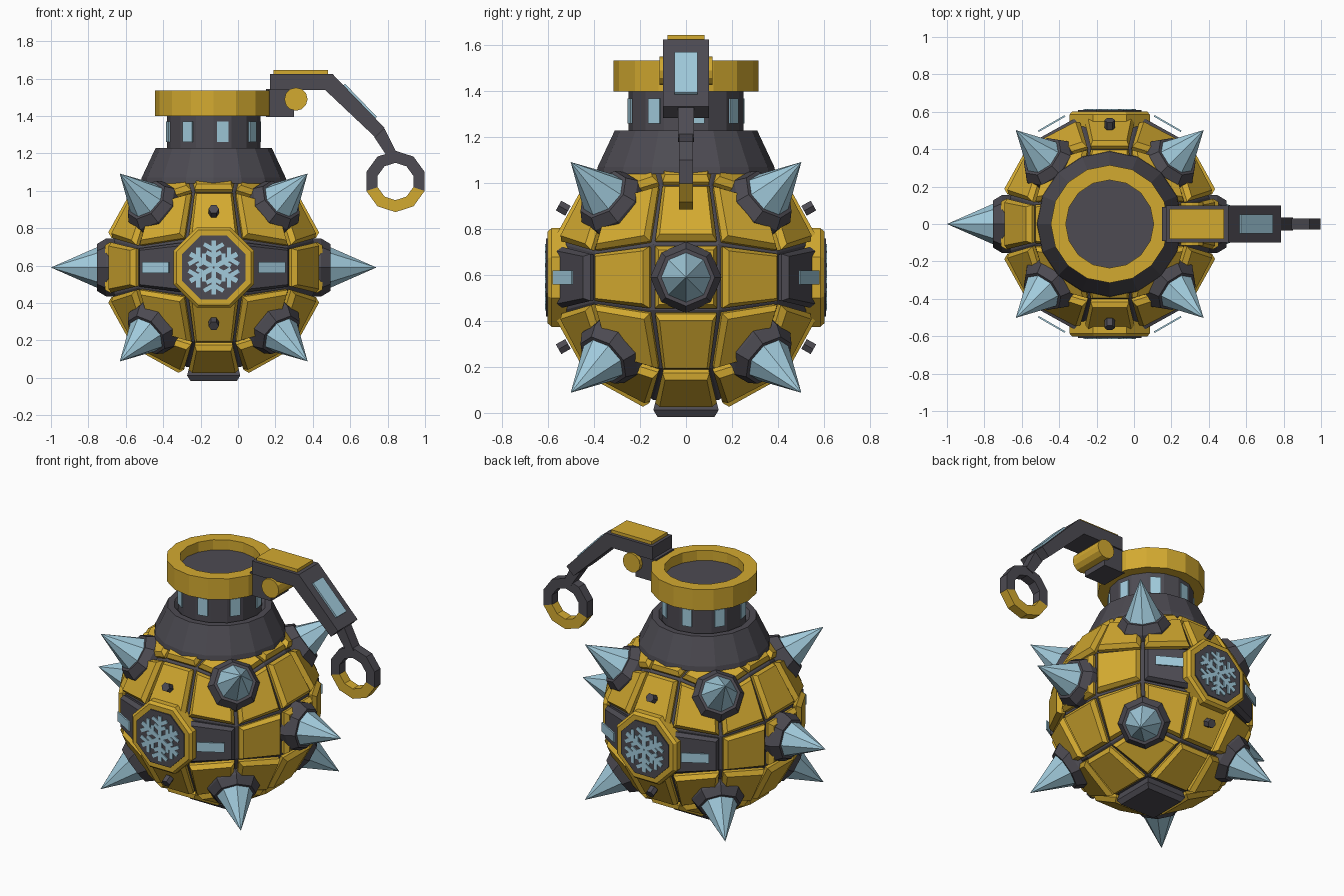
import bpy, bmesh, math
from math import sin, cos, tan, pi, radians
from mathutils import Vector, Matrix

if "Cube" in bpy.data.objects:
    bpy.data.objects.remove(bpy.data.objects["Cube"], do_unlink=True)


def material(name, rgb):
    m = bpy.data.materials.new(name)
    m.use_nodes = True
    m.diffuse_color = (*rgb, 1)
    m.node_tree.nodes["Principled BSDF"].inputs["Base Color"].default_value = (*rgb, 1)
    return m


GOLD = material("gold", (0.65, 0.40, 0.03))
DARK = material("dark metal", (0.074, 0.07, 0.085))
ICE = material("ice blue", (0.36, 0.60, 0.72))
CENTRE = Vector((-0.13, 0, 0.59))
UP = Vector((0, 0, 1))


def finish(name, bm, *mats):
    bmesh.ops.recalc_face_normals(bm, faces=bm.faces)
    mesh = bpy.data.meshes.new(name)
    bm.to_mesh(mesh)
    bm.free()
    for m in mats:
        mesh.materials.append(m)
    ob = bpy.data.objects.new(name, mesh)
    bpy.context.collection.objects.link(ob)
    return ob


def frame(direction, origin=CENTRE):
    """Local z points along direction, local y stays upright."""
    d = Vector(direction)
    turn = Matrix() if d == UP else d.to_track_quat("Z", "Y").to_matrix().to_4x4()
    return Matrix.Translation(origin) @ turn


def lathe(name, profile, mat, place, sides=8, phase=0.0, closed=False):
    """Revolve (distance, radius) points; radius 0 makes a tip."""
    bm = bmesh.new()
    rings = []
    for h, r in profile:
        count = sides if r else 1
        rings.append([bm.verts.new(place @ Vector((r * cos(phase + 2 * pi * i / sides),
                                                   r * sin(phase + 2 * pi * i / sides), h)))
                      for i in range(count)])
    pairs = list(zip(rings, rings[1:])) + ([(rings[-1], rings[0])] if closed else [])
    for a, b in pairs:
        for i in range(sides):
            j = (i + 1) % sides
            bm.faces.new((a[i], a[j], b[0]) if len(b) == 1 else (a[i], a[j], b[j], b[i]))
    if not closed:
        for ring in (rings[0], rings[-1]):
            if len(ring) > 2:
                bm.faces.new(ring)
    return finish(name, bm, mat)


def boxes(name, mat, parts):
    """One mesh of boxes, each given as (matrix, size)."""
    bm = bmesh.new()
    for place, size in parts:
        bmesh.ops.create_cube(bm, size=1, matrix=place @ Matrix.Diagonal((*size, 1)))
    return finish(name, bm, mat)


def extrude_outline(name, mat, outline, half):
    """Side outline in x and z, given thickness along y."""
    bm = bmesh.new()
    face = bm.faces.new([bm.verts.new((x, -half, z)) for x, z in outline])
    new = bmesh.ops.extrude_face_region(bm, geom=[face])["geom"]
    bmesh.ops.translate(bm, vec=(0, 2 * half, 0),
                        verts=[v for v in new if isinstance(v, bmesh.types.BMVert)])
    return finish(name, bm, mat)


# Round body: six faces of 3 x 3 cells, a dark core under bevelled armour plates
def cell(bm, place, col, row, shrink, radius):
    half = radians(15) * shrink
    verts = []
    for u, v in ((-1, -1), (1, -1), (1, 1), (-1, 1)):
        a, b = radians(30) * col + u * half, radians(30) * row + v * half
        verts.append(bm.verts.new(place @ (Vector((tan(a), tan(b), 1)).normalized() * radius)))
    return verts


core, plates = bmesh.new(), bmesh.new()
for d in ((1, 0, 0), (-1, 0, 0), (0, 1, 0), (0, -1, 0), (0, 0, 1), (0, 0, -1)):
    place = frame(d)
    for col in (-1, 0, 1):
        for row in (-1, 0, 1):
            core.faces.new(cell(core, place, col, row, 1, 0.57))
            if d[2] == 1 and col == row == 0:
                continue
            base_plate = d[2] == -1 and col == row == 0
            dark = base_plate or (d[1] != 0 and row == 0)
            lift = 0.027 if base_plate else 0
            layers = [cell(plates, place, col, row, s, r + lift)
                      for s, r in ((0.92, 0.54), (0.92, 0.585), (0.77, 0.605))]
            faces = [plates.faces.new(layers[-1])]
            for low, high in zip(layers, layers[1:]):
                for i in range(4):
                    j = (i + 1) % 4
                    faces.append(plates.faces.new((low[i], low[j], high[j], high[i])))
            for f in faces:
                f.material_index = int(dark)
bmesh.ops.remove_doubles(core, verts=core.verts, dist=0.001)
finish("body_core", core, DARK)
finish("armour_plates", plates, GOLD, DARK)

# Spikes on the eight corners and both sides
directions = [(x, y, z) for x in (-1, 1) for y in (-1, 1) for z in (-1, 1)]
for d in directions + [(1, 0, 0), (-1, 0, 0)]:
    place = frame(Vector(d).normalized())
    lathe("spike_collar", [(0.5, 0.155), (0.575, 0.155), (0.625, 0.125)], DARK, place)
    lathe("spike", [(0.62, 0.11), (0.87, 0)], ICE, place)

# Emblems, windows and bolts on front and back
OCT = 1 / cos(pi / 8)
for s, side in ((-1, "front"), (1, "back")):
    place = frame((0, s, 0))
    lathe(side + "_emblem_frame", [(0.5, 0.215 * OCT), (0.585, 0.215 * OCT), (0.602, 0.2 * OCT)],
          GOLD, place, phase=pi / 8)
    lathe(side + "_emblem_plate", [(0.59, 0.17 * OCT), (0.609, 0.17 * OCT)],
          DARK, place, phase=pi / 8)
    bars = []
    for k in range(6):
        arm = place @ Matrix.Rotation(k * pi / 3, 4, "Z") @ Matrix.Translation((0, 0, 0.61))
        bars.append((arm @ Matrix.Translation((0, 0.075, 0)), (0.026, 0.14, 0.01)))
        for t in (-1, 1):
            for height, length in ((0.06, 0.045), (0.095, 0.06)):
                branch = (arm @ Matrix.Translation((0, height, 0))
                          @ Matrix.Rotation(t * pi / 3, 4, "Z")
                          @ Matrix.Translation((0, length / 2, 0)))
                bars.append((branch, (0.022, length, 0.01)))
    boxes(side + "_snowflake", ICE, bars)
    for t in (-1, 1):
        window = frame((t * 0.5, s * cos(pi / 6), 0))
        boxes(side + "_body_window", ICE,
              [(window @ Matrix.Translation((0, 0, 0.62)), (0.165, 0.06, 0.009))])
        lathe(side + "_bolt", [(0.59, 0.028), (0.637, 0.028)], DARK,
              frame(Vector((0, s * 0.55, t * 0.31)).normalized()), sides=6)

# Shoulder, neck with windows, and top ring
AXIS = Matrix.Translation((-0.13, 0, 0))
lathe("shoulder", [(1.04, 0.39), (1.07, 0.385), (1.23, 0.31), (1.23, 0.27), (1.21, 0.25)],
      DARK, AXIS, 16)
lathe("neck", [(1.2, 0.25), (1.47, 0.25)], DARK, AXIS, 16)
lathe("top_ring", [(1.4, 0.22), (1.4, 0.315), (1.535, 0.315), (1.535, 0.235), (1.46, 0.235)],
      GOLD, AXIS, 16, closed=True)
boxes("neck_windows", ICE,
      [(AXIS @ Matrix.Rotation(pi / 16 * (2 * k * 2 + 1), 4, "Z")
        @ Matrix.Translation((0.247, 0, 1.315)), (0.012, 0.062, 0.11)) for k in range(8)])

# Lever with hinge, top plate and window
extrude_outline("lever", DARK, [(0.17, 1.54), (0.17, 1.625), (0.505, 1.625), (0.785, 1.335),
                                (0.735, 1.285), (0.465, 1.54)], 0.1)
boxes("lever_block", DARK, [(Matrix.Translation((0.225, 0, 1.47)), (0.15, 0.18, 0.15))])
boxes("lever_top_plate", GOLD, [(Matrix.Translation((0.335, 0, 1.633)), (0.29, 0.16, 0.024))])
slope = Matrix.Rotation(radians(46), 4, "Y")
boxes("lever_window", ICE, [(Matrix.Translation((0.652, 0, 1.478)) @ slope, (0.245, 0.1, 0.016))])
lathe("hinge_pin", [(-0.115, 0.062), (0.115, 0.062)], GOLD,
      frame((0, -1, 0), (0.31, 0, 1.49)), sides=12)

# Pull ring on a short bar, lower four segments gold
extrude_outline("pull_bar", DARK, [(0.745, 1.33), (0.785, 1.33), (0.85, 1.2), (0.8, 1.18),
                                   (0.73, 1.285)], 0.035)
pull = lathe("pull_ring", [(-0.03, 0.1), (0.03, 0.1), (0.03, 0.164), (-0.03, 0.164)], DARK,
             frame((0, -1, 0), (0.842, 0, 1.05)), sides=10, phase=pi / 2, closed=True)
pull.data.materials.append(GOLD)
for poly in pull.data.polygons:
    poly.material_index = int(poly.center.z < 1.01)
